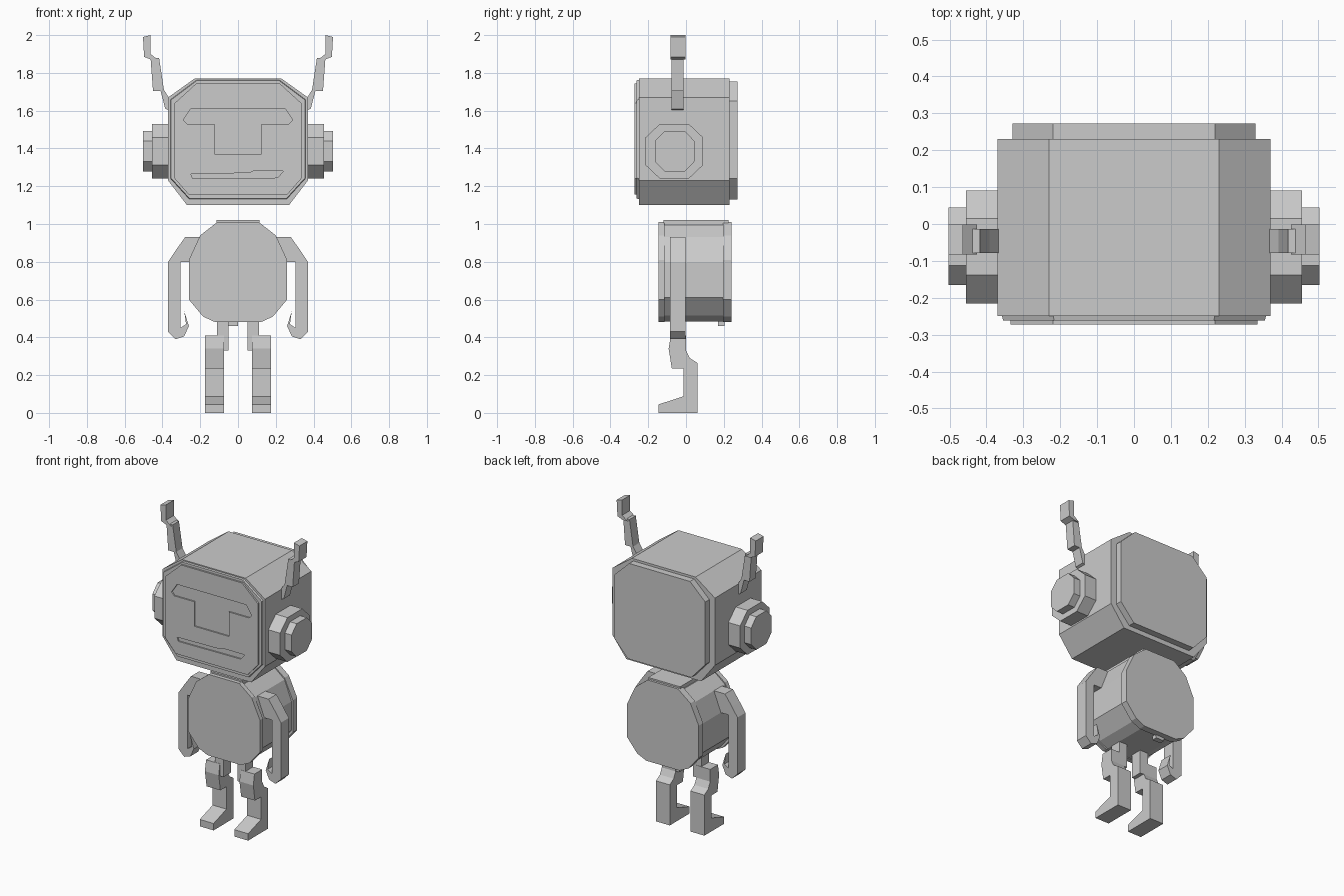
import bpy, bmesh, math

if "Cube" in bpy.data.objects:
    bpy.data.objects.remove(bpy.data.objects["Cube"])


def prism(name, pts, axis, lo, hi, taper=1.0):
    """Extrude a 2D profile along an axis; taper scales the far cap about its centre."""
    def place(a, b, d):
        return {"x": (d, a, b), "y": (a, d, b), "z": (a, b, d)}[axis]
    ca = (min(p[0] for p in pts) + max(p[0] for p in pts)) / 2
    cb = (min(p[1] for p in pts) + max(p[1] for p in pts)) / 2
    bm = bmesh.new()
    near = [bm.verts.new(place(a, b, lo)) for a, b in pts]
    far = [bm.verts.new(place(ca + (a - ca) * taper, cb + (b - cb) * taper, hi)) for a, b in pts]
    bm.faces.new(near)
    bm.faces.new(far)
    n = len(pts)
    for i in range(n):
        j = (i + 1) % n
        bm.faces.new((near[i], near[j], far[j], far[i]))
    bmesh.ops.recalc_face_normals(bm, faces=bm.faces)
    mesh = bpy.data.meshes.new(name)
    bm.to_mesh(mesh)
    bm.free()
    ob = bpy.data.objects.new(name, mesh)
    bpy.context.collection.objects.link(ob)
    return ob


def sym(half):
    """Close a right-hand half profile (top to bottom) with its mirror image."""
    return half + [(-a, b) for a, b in reversed(half)]


def rect(a0, a1, b0, b1):
    return [(a0, b0), (a1, b0), (a1, b1), (a0, b1)]


def octagon(ca, cb, ra, rb, k=0.5):
    return [(ca + sa * ra, cb + sb * rb) for sa, sb in
            ((1, k), (k, 1), (-k, 1), (-1, k), (-1, -k), (-k, -1), (k, -1), (1, -k))]


def both_sides(ob, name):
    """Mirror a right-hand part across x = 0."""
    ob.name = "right_" + name
    m = ob.data.copy()
    for v in m.vertices:
        v.co.x *= -1
    m.flip_normals()
    bpy.context.collection.objects.link(bpy.data.objects.new("left_" + name, m))


# Head shell and back plate
prism("head", sym([(0.23, 1.77), (0.37, 1.67), (0.37, 1.23), (0.27, 1.10)]), "y", -0.25, 0.23)
prism("head_back_plate", sym([(0.22, 1.755), (0.33, 1.65), (0.33, 1.24), (0.23, 1.13)]),
      "y", 0.22, 0.273)

# Face plate with a raised panel and engraved features
face = prism("face_plate", sym([(0.22, 1.765), (0.36, 1.66), (0.36, 1.24), (0.26, 1.13)]),
             "y", -0.24, -0.262, 0.985)
panel = prism("face_panel", sym([(0.22, 1.745), (0.335, 1.64), (0.335, 1.24), (0.26, 1.155)]),
              "y", -0.255, -0.273)
visor = prism("visor_cutter", sym([(0.25, 1.61), (0.29, 1.55), (0.27, 1.53), (0.125, 1.53),
                                   (0.125, 1.37)]), "y", -0.30, -0.264)
mouth = prism("mouth_cutter", [(-0.24, 1.24), (0.21, 1.245), (0.24, 1.28), (0.08, 1.28),
                               (0.06, 1.27), (-0.25, 1.265)], "y", -0.30, -0.264)
for cutter in (visor, mouth):
    cutter.hide_render = True
    cutter.hide_viewport = False
    cutter.display_type = "WIRE"
    mod = panel.modifiers.new(cutter.name, "BOOLEAN")
    mod.operation = "DIFFERENCE"
    mod.solver = "EXACT"
    mod.object = cutter
bpy.context.view_layer.objects.active = panel
for cutter in (visor, mouth):
    bpy.ops.object.modifier_apply(modifier=cutter.name)
    bpy.data.objects.remove(cutter)

# Ear discs
both_sides(prism("p", octagon(-0.062, 1.385, 0.153, 0.145), "x", 0.36, 0.455), "ear_base")
both_sides(prism("p", octagon(-0.06, 1.385, 0.105, 0.108), "x", 0.45, 0.503), "ear_cap")

# Stepped antennae: lower zigzag and thicker tip
both_sides(prism("p", [(0.36, 1.60), (0.36, 1.66), (0.392, 1.71), (0.418, 1.88),
                       (0.463, 1.88), (0.45, 1.705), (0.41, 1.705), (0.385, 1.61)],
                 "y", -0.078, -0.013), "antenna_stem")
both_sides(prism("p", [(0.425, 1.87), (0.463, 1.90), (0.463, 2.0), (0.503, 1.99),
                       (0.497, 1.885), (0.46, 1.87)], "y", -0.083, -0.002), "antenna_tip")

# Barrel torso with front and back discs
barrel = sym([(0.12, 0.995), (0.20, 0.93), (0.25, 0.80), (0.25, 0.61), (0.17, 0.515), (0.11, 0.485)])
disc = sym([(0.11, 1.01), (0.20, 0.94), (0.26, 0.81), (0.26, 0.60), (0.185, 0.51), (0.12, 0.48)])
prism("torso", barrel, "y", -0.12, 0.20)
prism("torso_front", disc, "y", -0.115, -0.145)
prism("torso_back", disc, "y", 0.195, 0.24)
prism("collar", sym([(0.115, 1.02), (0.115, 0.97)]), "y", -0.12, 0.225)
prism("rear_tab", rect(-0.06, 0.0, 0.46, 0.50), "y", 0.17, 0.205)

# Arms with hooked hands
both_sides(prism("p", [(0.18, 0.93), (0.28, 0.93), (0.33, 0.86), (0.37, 0.80), (0.37, 0.43),
                       (0.33, 0.39), (0.285, 0.405), (0.26, 0.46), (0.285, 0.54),
                       (0.275, 0.47), (0.305, 0.45), (0.305, 0.80), (0.18, 0.80)],
                 "y", -0.085, -0.003), "arm")

# Legs: hip post, then bent leg with foot
both_sides(prism("p", rect(0.05, 0.11, 0.33, 0.50), "y", -0.078, -0.003), "hip")
both_sides(prism("p", [(-0.08, 0.41), (0.0, 0.41), (0.0, 0.33), (0.02, 0.29), (0.06, 0.265),
                       (0.06, 0.0), (-0.145, 0.0), (-0.145, 0.045), (-0.012, 0.088),
                       (-0.012, 0.235), (-0.075, 0.235), (-0.092, 0.34)],
                 "x", 0.075, 0.175), "leg")
